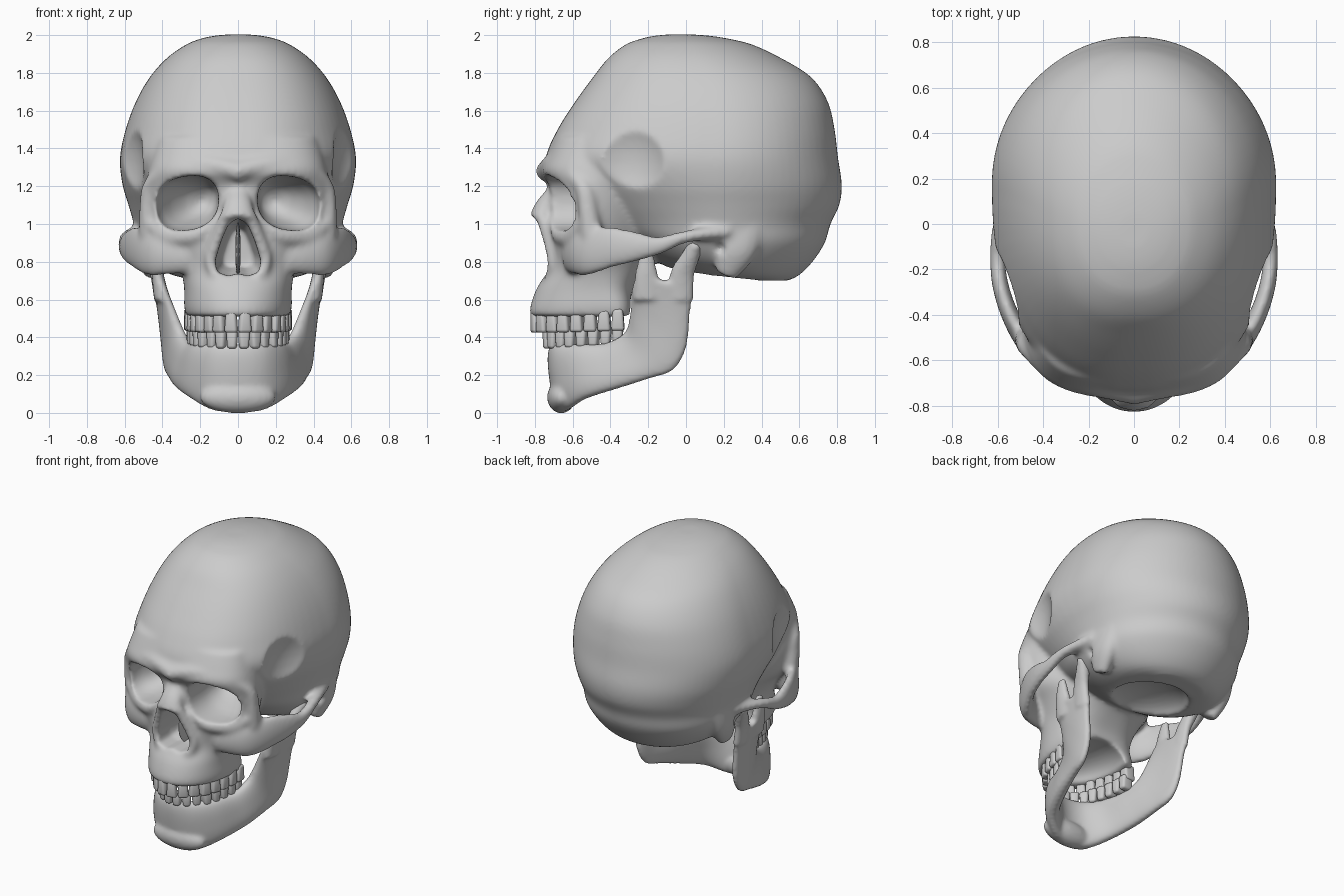
import bpy, bmesh
from math import sin, cos, pi, atan2
from mathutils import Vector, Matrix

if "Cube" in bpy.data.objects:
    bpy.data.objects.remove(bpy.data.objects["Cube"])

N = 72


def sup(i, n):
    """Point i of N on a unit superellipse with exponent n."""
    c, s = cos(2 * pi * i / N), sin(2 * pi * i / N)
    f = lambda v: (1 if v > 0 else -1) * abs(v) ** (2 / n)
    return f(c), f(s)


def dense(rows, k=5):
    """Catmull-Rom resampling of a list of number rows."""
    out = []
    for i in range(len(rows) - 1):
        p0, p1 = rows[max(i - 1, 0)], rows[i]
        p2, p3 = rows[i + 1], rows[min(i + 2, len(rows) - 1)]
        for j in range(k):
            t = j / k
            out.append([.5 * (2 * b + (c - a) * t + (2 * a - 5 * b + 4 * c - d) * t * t
                              + (3 * b - a - 3 * c + d) * t ** 3)
                        for a, b, c, d in zip(p0, p1, p2, p3)])
    return out + [list(rows[-1])]


def skin(bm, rings):
    vs = [[bm.verts.new(p) for p in r] for r in rings]
    for a, b in zip(vs, vs[1:]):
        m = len(a)
        for i in range(m):
            bm.faces.new((a[i], a[(i + 1) % m], b[(i + 1) % m], b[i]))
    bm.faces.new(vs[0])
    bm.faces.new(vs[-1])


def levels(bm, rows):
    """Horizontal outlines: z, front y, back y, half width, widest y, front / back exponent."""
    rings = []
    for z, yf, yb, w, yc, nf, nb in dense(rows):
        ring = []
        for i in range(N):
            c, s = sup(i, nb if i <= N // 2 else nf)
            ring.append((w * c, yc + s * ((yb - yc) if s > 0 else (yc - yf)), z))
        rings.append(ring)
    skin(bm, rings)


def tube(bm, rows, ref, sx=1):
    """Swept ellipse: x, y, z, radius across, radius along ref."""
    rows = dense(rows)
    P = [Vector(r[:3]) for r in rows]
    rings = []
    for k, r in enumerate(rows):
        t = P[min(k + 1, len(P) - 1)] - P[max(k - 1, 0)]
        side = t.cross(Vector(ref)).normalized()
        up = side.cross(t).normalized()
        ring = [P[k] + side * r[3] * sup(i, 2)[0] + up * r[4] * sup(i, 2)[1] for i in range(N)]
        rings.append([(p.x * sx, p.y, p.z) for p in ring])
    skin(bm, rings)


def ball(bm, loc, rad):
    bmesh.ops.create_icosphere(bm, subdivisions=4, radius=1,
                               matrix=Matrix.Translation(loc) @ Matrix.Diagonal((*rad, 1)))


def finish(bm, name):
    bmesh.ops.recalc_face_normals(bm, faces=bm.faces[:])
    me = bpy.data.meshes.new(name)
    bm.to_mesh(me)
    bm.free()
    for p in me.polygons:
        p.use_smooth = True
    ob = bpy.data.objects.new(name, me)
    bpy.context.collection.objects.link(ob)
    return ob


def remesh(ob, size):
    m = ob.modifiers.new("fuse", 'REMESH')
    m.mode, m.voxel_size, m.use_smooth_shade = 'VOXEL', size, True


def soften(ob, n):
    m = ob.modifiers.new("soften", 'SMOOTH')
    m.factor, m.iterations = .5, n


Y, Z = (0, 1, 0), (0, 0, 1)

# Braincase
bm = bmesh.new()
levels(bm, [
    (2.003, -.1, .04, .06, -.02, 2, 2), (1.996, -.17, .13, .13, -.01, 2, 2),
    (1.98, -.24, .23, .2, 0, 2.1, 2), (1.95, -.32, .35, .275, .02, 2.2, 2),
    (1.88, -.41, .5, .375, .06, 2.3, 2), (1.78, -.49, .66, .465, .12, 2.4, 2),
    (1.65, -.585, .75, .54, .16, 2.4, 2), (1.5, -.68, .787, .595, .18, 2.4, 2),
    (1.35, -.74, .805, .625, .18, 2.4, 2), (1.21, -.70, .825, .612, .18, 2.1, 2),
    (1.1, -.62, .812, .58, .18, 1.9, 2), (1.0, -.5, .765, .552, .18, 1.8, 2),
    (.9, -.3, .735, .53, .2, 2, 2), (.8, -.15, .67, .46, .22, 2, 2),
    (.73, .02, .6, .35, .3, 2, 2), (.7, .36, .54, .19, .46, 2, 2)])

# Facial block: brow, cheeks and upper jaw
levels(bm, [
    (1.46, -.695, -.1, .43, -.42, 2.7, 2), (1.36, -.74, -.1, .455, -.45, 2.7, 2),
    (1.28, -.77, -.1, .475, -.47, 2.6, 1.7),
    (1.2, -.725, -.05, .485, -.48, 2.6, 1.6), (1.08, -.71, -.05, .48, -.48, 2.3, 1.6),
    (.96, -.72, -.05, .45, -.48, 2.2, 1.6), (.86, -.72, -.08, .36, -.48, 2.2, 2),
    (.76, -.73, -.2, .305, -.5, 2.1, 2.5), (.66, -.79, -.28, .285, -.48, 2.1, 3),
    (.56, -.825, -.285, .285, -.45, 2.1, 4), (.51, -.825, -.285, .272, -.45, 2.1, 4)])

# Nasal bones
tube(bm, [(0, -.69, 1.24, .07, .04), (0, -.695, 1.17, .065, .045),
          (0, -.745, 1.09, .08, .055), (0, -.785, 1.02, .09, .05)], Y)

for s in (1, -1):
    # Brow ridge running down the outer eye socket rim
    tube(bm, [(-.02, -.74, 1.275, .055, .058), (.2, -.705, 1.32, .045, .045),
              (.37, -.635, 1.285, .04, .042), (.465, -.545, 1.2, .04, .045),
              (.482, -.52, 1.08, .04, .05), (.475, -.5, .94, .05, .06)], Y, s)
    # Lower eye socket rim
    tube(bm, [(.48, -.53, 1.02, .035, .035), (.37, -.6, .935, .04, .035),
              (.22, -.675, .94, .04, .035), (.12, -.69, 1.02, .03, .03)], Y, s)
    # Edge of the nasal opening
    tube(bm, [(.06, -.765, 1.05, .035, .035), (.11, -.725, .92, .035, .035),
              (.145, -.705, .8, .035, .03), (.1, -.72, .71, .03, .03)], Y, s)
    # Cheekbone and zygomatic arch
    tube(bm, [(.25, -.61, .83, .05, .09), (.36, -.585, .84, .05, .108), (.455, -.535, .85, .05, .125),
              (.535, -.42, .875, .04, .115), (.585, -.28, .88, .036, .085),
              (.6, -.15, .885, .034, .05), (.592, -.03, .925, .036, .034),
              (.56, .07, .945, .045, .034), (.51, .22, .96, .05, .04)], Z, s)
    # Mastoid process
    tube(bm, [(.47, .3, 1.02, .06, .13), (.48, .26, .86, .06, .11), (.455, .21, .73, .04, .06)], Y, s)
skull = finish(bm, "cranium")

# Cutters: eye sockets, temple hollows, ear canals, nose, palate, skull base
bm = bmesh.new()
for s in (1, -1):
    rings = []
    for y, cx, cz, rx, rz in dense([(-.95, .28, 1.11, .175, .145), (-.6, .268, 1.11, .165, .14),
                                    (-.46, .24, 1.115, .135, .115), (-.36, .205, 1.12, .085, .075),
                                    (-.31, .19, 1.12, .02, .02)]):
        ring = []
        for i in range(N):
            c, q = sup(i, 2.35)
            ring.append((s * (cx + rx * c), y, cz + rz * q - .12 * rx * c))
        rings.append(ring)
    skin(bm, rings)
    ball(bm, (s * .9, -.36, 1.32), (.405, .36, .45))
    ball(bm, (s * .56, .18, .87), (.07, .035, .04))
half = [(.05, 1.0), (.085, .92), (.12, .81), (.112, .745), (.05, .725)]
pear = [(0, 1.03)] + half + [(0, .74)] + [(-x, z) for x, z in half[::-1]]
skin(bm, [[(x * f, y, .87 + (z - .87) * f) for x, z in pear] for y, f in ((-1, 1), (-.6, 1), (-.42, .7))])
ball(bm, (0, -.42, .5), (.19, .32, .13))
ball(bm, (0, .14, .7), (.26, .27, .12))
cutter = finish(bm, "hollow_cutter")
cutter.hide_render = True

remesh(skull, .014)
b = skull.modifiers.new("hollows", 'BOOLEAN')
b.operation, b.object, b.solver = 'DIFFERENCE', cutter, 'EXACT'
remesh(skull, .013)
soften(skull, 10)
bpy.context.view_layer.objects.active = skull
for m in list(skull.modifiers):
    bpy.ops.object.modifier_apply(modifier=m.name)
bpy.data.objects.remove(cutter)

# Nasal septum
bm = bmesh.new()
ball(bm, (0, -.53, .86), (.014, .14, .15))
finish(bm, "nasal_septum")

# Lower jaw: lower/back edge point, upper/front edge point, half thickness
sec = [(0, -.655, .005, 0, -.7, .365, .047), (.13, -.625, .015, .12, -.67, .365, .05),
       (.24, -.53, .075, .2, -.57, .365, .05), (.315, -.36, .13, .25, -.42, .37, .048),
       (.35, -.2, .18, .295, -.32, .43, .043), (.37, -.07, .225, .34, -.295, .53, .04),
       (.38, 0, .34, .37, -.29, .6, .037), (.395, .02, .5, .4, -.285, .67, .034),
       (.42, .035, .67, .42, -.26, .73, .032)]
rows = dense([(-r[0], r[1], r[2], -r[3], *r[4:]) for r in sec[:0:-1]] + sec)
mid = [(Vector(r[:3]) + Vector(r[3:6])) / 2 for r in rows]
rings = []
for k, r in enumerate(rows):
    d = (Vector(r[3:6]) - Vector(r[:3])) / 2
    t = mid[min(k + 1, len(mid) - 1)] - mid[max(k - 1, 0)]
    n = t.cross(d).normalized() * r[6]
    rings.append([mid[k] + n * sup(i, 2.6)[0] + d * sup(i, 2.6)[1] for i in range(N)])
bm = bmesh.new()
skin(bm, rings)
ball(bm, (0, -.66, .083), (.2, .075, .085))
for s in (1, -1):
    # Condyle and coronoid process
    tube(bm, [(.41, -.03, .6, .034, .07), (.43, -.02, .73, .034, .065),
              (.45, .02, .82, .042, .05), (.46, .055, .9, .058, .038)], Y, s)
    tube(bm, [(.41, -.2, .6, .034, .08), (.425, -.21, .74, .032, .06), (.435, -.205, .87, .02, .028)], Y, s)
jaw = finish(bm, "lower_jaw")
remesh(jaw, .012)
soften(jaw, 9)


# Teeth along a half ellipse, eight per side
def teeth(name, a, b, yc, z, h, gum, rise):
    bm = bmesh.new()
    pts, total = [], 0
    for k in range(401):
        f = k / 400 * pi / 2
        total += (pi / 800) * ((a * cos(f)) ** 2 + (b * sin(f)) ** 2) ** .5
        pts.append((total, f))
    for i in range(8):
        f = next(q for l, q in pts if l >= total * (i + .5) / 8)
        for s in (1, -1):
            m = (Matrix.Translation((s * a * sin(f), yc - b * cos(f), z + rise * (i / 7) ** 2))
                 @ Matrix.Rotation(s * atan2(b * sin(f), a * cos(f)), 4, 'Z'))
            vs = bmesh.ops.create_cube(bm, size=1)['verts']
            for v in vs:
                root = v.co.z * gum > 0
                v.co.x *= total / 8 * (.74 if root else .98)
                v.co.y *= .05 + .03 * (i > 2)
                v.co.z *= h
                v.co = m @ v.co
            edges = list({e for v in vs for e in v.link_edges})
            bmesh.ops.bevel(bm, geom=edges, offset=.016, segments=3, profile=.5, affect='EDGES')
    finish(bm, name)


teeth("upper_teeth", .247, .475, -.325, .482, .115, 1, .01)
teeth("lower_teeth", .234, .405, -.33, .39, .1, -1, .025)
